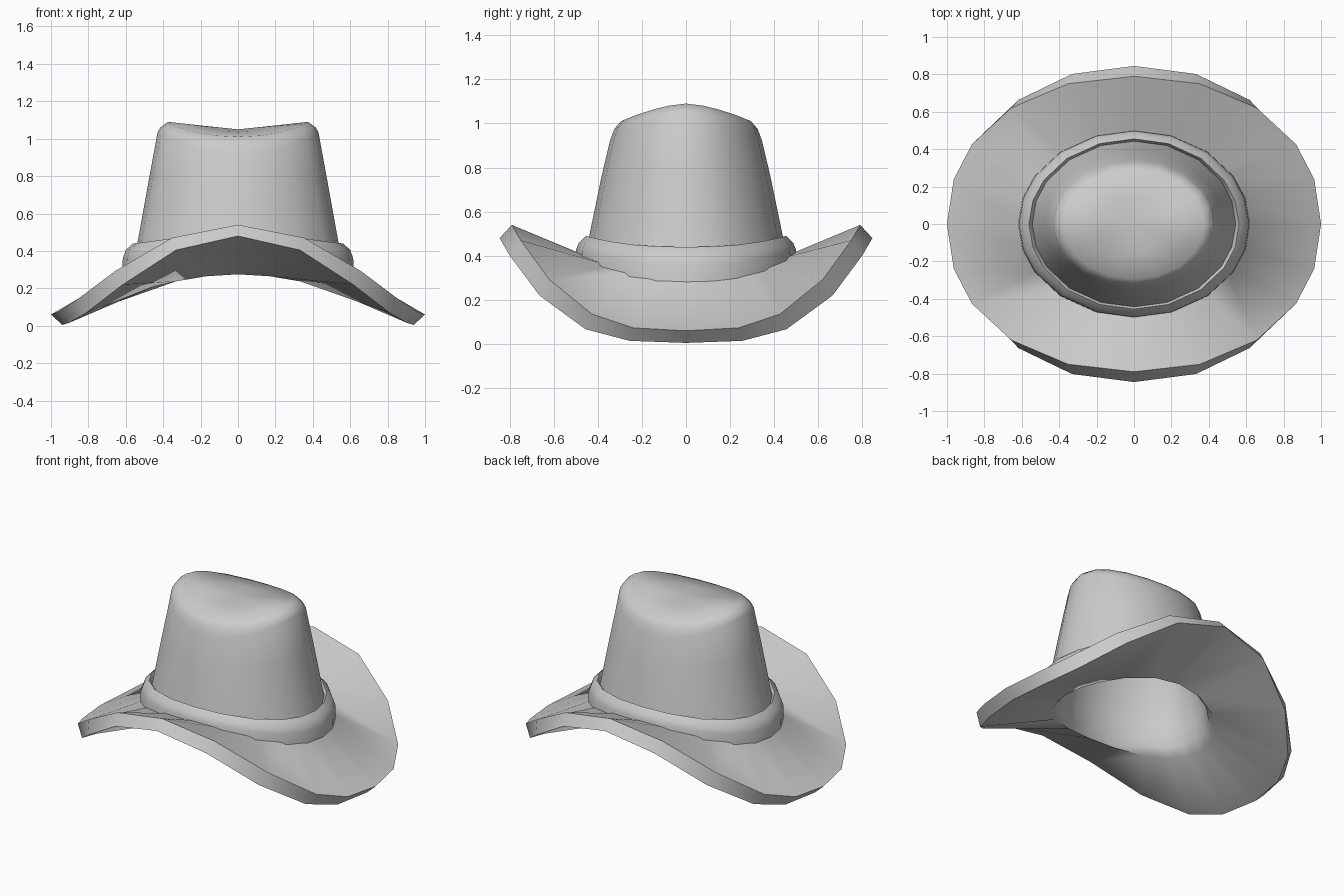
import bpy
import bmesh
from math import sin, cos, radians, copysign

cube = bpy.data.objects.get("Cube")
if cube:
    bpy.data.objects.remove(cube, do_unlink=True)

felt = bpy.data.materials.new("grey_felt")
felt.use_nodes = True
felt.diffuse_color = (0.6, 0.6, 0.6, 1)
felt.node_tree.nodes["Principled BSDF"].inputs["Base Color"].default_value = felt.diffuse_color

# Twenty stations around the oval, mirrored from one quadrant
quadrant = [0, 16, 31, 50.5, 71]
ANGLES = quadrant + [90] + [180 - a for a in reversed(quadrant)]
ANGLES += [360 - a for a in reversed(ANGLES[1:-1])]


def fuller(v, exponent):
    return copysign(abs(v) ** exponent, v)


def add_ring(bm, rx, ry, z_side, z_front, power=2.5, exponent=1):
    """Oval whose height blends from the sides (x) to the front and back (y)."""
    ring = []
    for a in ANGLES:
        c = fuller(cos(radians(a)), exponent)
        s = fuller(sin(radians(a)), exponent)
        z = z_side + (z_front - z_side) * abs(s) ** power
        ring.append(bm.verts.new((rx * c, ry * s, z)))
    return ring


def bridge(bm, a, b):
    n = len(a)
    for i in range(n):
        j = (i + 1) % n
        bm.faces.new((a[i], a[j], b[j], b[i]))


def cap(bm, ring, z):
    centre = bm.verts.new((0, 0, z))
    for i in range(len(ring)):
        bm.faces.new((ring[i], ring[(i + 1) % len(ring)], centre))


def loft(name, profile, cap_start=None, cap_end=None, closed=False):
    bm = bmesh.new()
    rings = [add_ring(bm, *p) for p in profile]
    for a, b in zip(rings, rings[1:]):
        bridge(bm, a, b)
    if closed:
        bridge(bm, rings[-1], rings[0])
    if cap_start is not None:
        cap(bm, rings[0], cap_start)
    if cap_end is not None:
        cap(bm, rings[-1], cap_end)
    bmesh.ops.recalc_face_normals(bm, faces=bm.faces)
    mesh = bpy.data.meshes.new(name)
    bm.to_mesh(mesh)
    bm.free()
    mesh.materials.append(felt)
    obj = bpy.data.objects.new(name, mesh)
    bpy.context.collection.objects.link(obj)
    bpy.ops.object.select_all(action="DESELECT")
    obj.select_set(True)
    bpy.context.view_layer.objects.active = obj
    bpy.ops.object.shade_smooth_by_angle(angle=radians(55))


# Hollow crown and curled brim as one thick shell, from inner top to outer top
loft("crown_and_brim", [
    (0.31, 0.23, 1.0, 0.93, 1.7),       # inside top edge
    (0.355, 0.275, 0.97, 0.88, 2),
    (0.465, 0.37, 0.38, 0.42, 2),       # inside wall
    (0.485, 0.385, 0.26, 0.32),
    (0.525, 0.42, 0.195, 0.275),        # rounded head opening
    (0.94, 0.845, 0.005, 0.48, 3.3, 0.93),  # brim edge, lower
    (1.0, 0.79, 0.06, 0.54, 3, 0.93),       # brim edge, upper
    (0.57, 0.455, 0.31, 0.40),          # foot of the crown
    (0.54, 0.445, 0.43, 0.46, 2),
    (0.475, 0.385, 0.79, 0.75, 2),
    (0.43, 0.345, 1.035, 0.92, 1.8),
    (0.415, 0.325, 1.06, 0.975, 1.7),   # rounded shoulder
    (0.375, 0.295, 1.09, 1.01, 1.6),
    (0.19, 0.15, 1.07, 1.035, 1.7),     # saddle-shaped top
], cap_start=0.97, cap_end=1.05)

# Hat band around the foot of the crown
loft("hat_band", [
    (0.53, 0.43, 0.26, 0.36),
    (0.62, 0.50, 0.25, 0.36),
    (0.616, 0.498, 0.36, 0.43),
    (0.60, 0.485, 0.405, 0.46),
    (0.562, 0.455, 0.44, 0.49),
    (0.54, 0.437, 0.41, 0.46),
], closed=True)
